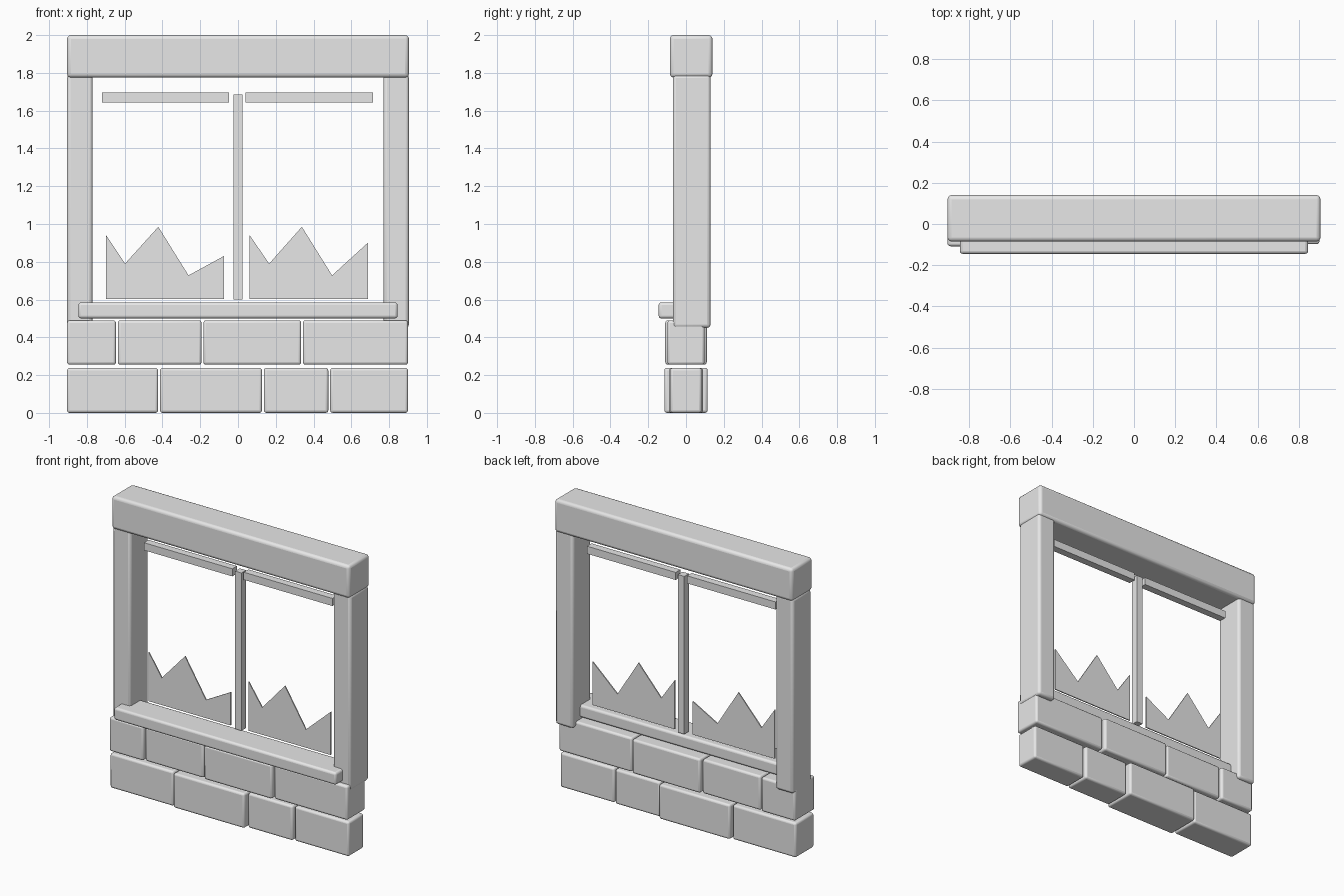
import bpy
import bmesh

cube = bpy.data.objects.get("Cube")
if cube:
    bpy.data.objects.remove(cube, do_unlink=True)

grey = bpy.data.materials.new("plain grey")
grey.use_nodes = True
colour = (0.8, 0.8, 0.8, 1)
grey.diffuse_color = colour
grey.node_tree.nodes["Principled BSDF"].inputs["Base Color"].default_value = colour


def add_object(name, bm):
    mesh = bpy.data.meshes.new(name)
    bmesh.ops.recalc_face_normals(bm, faces=bm.faces)
    bm.to_mesh(mesh)
    bm.free()
    mesh.materials.append(grey)
    obj = bpy.data.objects.new(name, mesh)
    bpy.context.collection.objects.link(obj)
    return obj


def block(name, xs, ys, zs, bevel=0.0):
    """Box between the given limits, with optional rounded edges."""
    bm = bmesh.new()
    bmesh.ops.create_cube(bm, size=1)
    for v in bm.verts:
        for axis, (low, high) in enumerate((xs, ys, zs)):
            v.co[axis] = low if v.co[axis] < 0 else high
    obj = add_object(name, bm)
    if bevel:
        mod = obj.modifiers.new("rounded edges", "BEVEL")
        mod.width = bevel
        mod.segments = 3
        bpy.ops.object.select_all(action="DESELECT")
        obj.select_set(True)
        bpy.context.view_layer.objects.active = obj
        bpy.ops.object.shade_smooth_by_angle()
    return obj


def shard(name, outline, y, thickness):
    """Broken pane: an upright outline given a little thickness."""
    bm = bmesh.new()
    face = bm.faces.new([bm.verts.new((x, y - thickness / 2, z)) for x, z in outline])
    new = bmesh.ops.extrude_face_region(bm, geom=[face])["geom"]
    bmesh.ops.translate(bm, vec=(0, thickness, 0),
                        verts=[g for g in new if isinstance(g, bmesh.types.BMVert)])
    return add_object(name, bm)


# Frame: lintel, posts and sill
block("lintel", (-0.905, 0.905), (-0.085, 0.14), (1.775, 2), 0.02)
for side, name in ((-1, "right_post"), (1, "left_post")):
    block(name, sorted((side * 0.77, side * 0.905)), (-0.07, 0.13), (0.45, 1.79), 0.018)
block("sill", (-0.845, 0.845), (-0.145, 0.05), (0.5, 0.585), 0.015)

# Two courses of bricks: joint positions, and half depth of each brick
courses = (
    ("lower", 0.0, 0.238, (-0.905, -0.418, 0.132, 0.483, 0.9), (0.1, 0.115, 0.09, 0.083)),
    ("upper", 0.255, 0.49, (-0.905, -0.641, -0.188, 0.339, 0.9), (0.108, 0.1, 0.11, 0.098)),
)
gap = 0.005
for course, low, high, joints, depths in courses:
    for i, depth in enumerate(depths):
        left = joints[i] + (gap if i else 0)
        right = joints[i + 1] - (gap if i < len(depths) - 1 else 0)
        block(f"{course}_brick_{i + 1}", (left, right), (-depth, depth), (low, high), 0.014)

# Window bars
block("mullion", (-0.025, 0.023), (0.005, 0.055), (0.6, 1.685))
block("right_transom", (-0.72, -0.047), (0.005, 0.055), (1.643, 1.695))
block("left_transom", (0.04, 0.715), (0.005, 0.055), (1.643, 1.695))

# Broken glass
base = 0.603
shard("right_glass", [(-0.698, base), (-0.075, base), (-0.075, 0.83), (-0.262, 0.728),
                      (-0.422, 0.985), (-0.598, 0.79), (-0.698, 0.94)], 0.03, 0.008)
shard("left_glass", [(0.062, base), (0.687, base), (0.687, 0.9), (0.498, 0.728),
                     (0.338, 0.985), (0.165, 0.79), (0.062, 0.94)], 0.03, 0.008)
